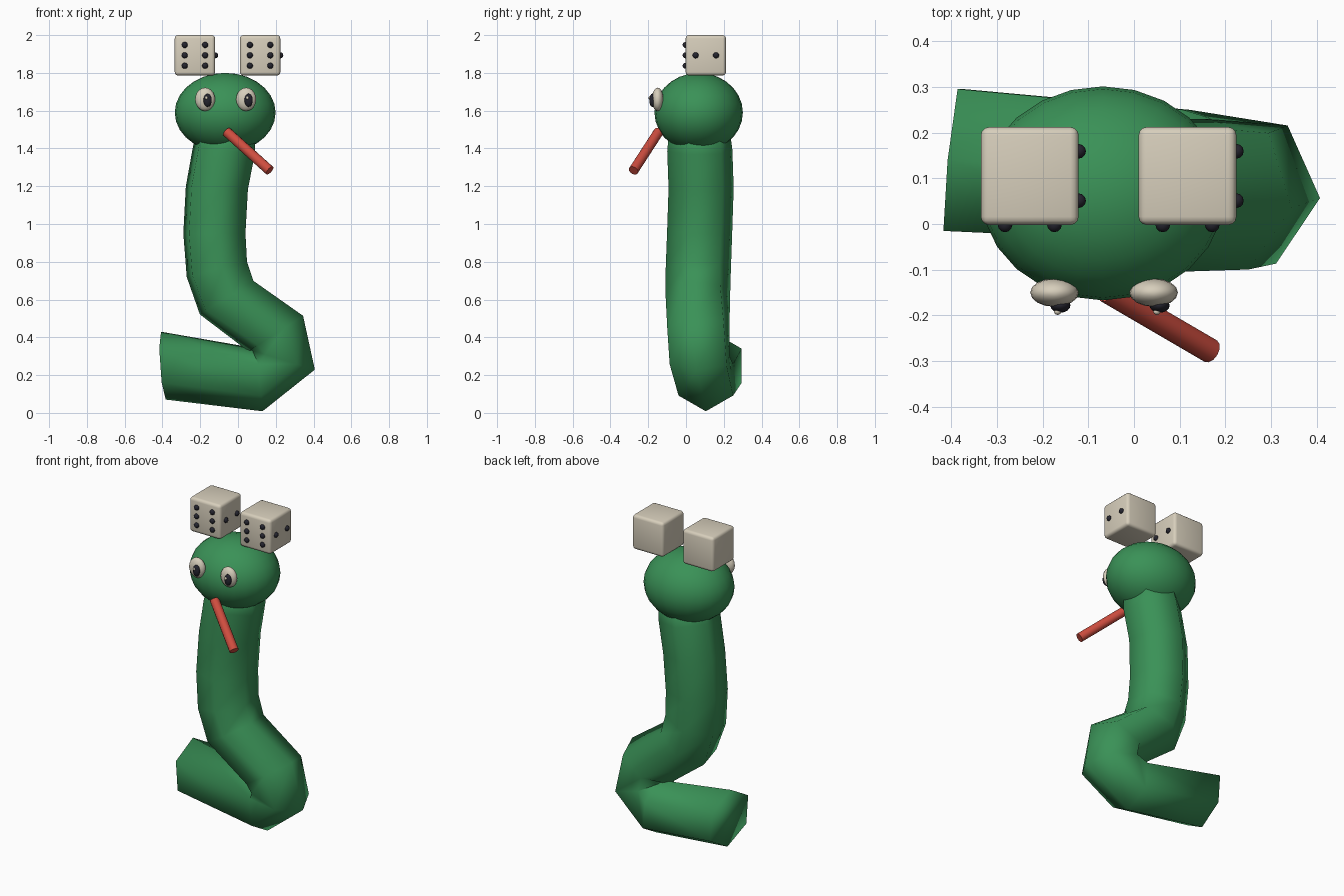
import bpy, bmesh, math
from mathutils import Vector, Matrix

if "Cube" in bpy.data.objects:
    bpy.data.objects.remove(bpy.data.objects["Cube"])


def material(name, rgb):
    m = bpy.data.materials.new(name)
    m.diffuse_color = (*rgb, 1)
    m.use_nodes = True
    m.node_tree.nodes["Principled BSDF"].inputs["Base Color"].default_value = m.diffuse_color
    return m


GREEN = material("green", (0.042, 0.285, 0.095))
CREAM = material("cream", (0.68, 0.62, 0.50))
BLACK = material("black", (0.018, 0.018, 0.028))
RED = material("red", (0.62, 0.075, 0.05))


def add_object(name, bm, mat, sharp=None):
    bmesh.ops.recalc_face_normals(bm, faces=bm.faces)
    me = bpy.data.meshes.new(name)
    for f in bm.faces:
        f.smooth = True
    bm.to_mesh(me)
    bm.free()
    me.materials.append(mat)
    ob = bpy.data.objects.new(name, me)
    bpy.context.collection.objects.link(ob)
    if sharp:
        bpy.ops.object.select_all(action='DESELECT')
        ob.select_set(True)
        bpy.context.view_layer.objects.active = ob
        bpy.ops.object.shade_smooth_by_angle(angle=math.radians(sharp))
    return ob


def ellipsoid(name, loc, radii, mat, segs=16, rings=10):
    bm = bmesh.new()
    bmesh.ops.create_uvsphere(
        bm, u_segments=segs, v_segments=rings, radius=1,
        matrix=Matrix.Translation(loc) @ Matrix.Diagonal((*radii, 1)))
    return add_object(name, bm, mat)


# Body: a six-sided tube; each ring is (centre, outward angle in xz, twist, radius)
rings = [
    ((-0.395, 0.14, 0.25), -86, 0, 0.18),
    ((0.115, 0.105, 0.175), -85, 0, 0.167),
    ((0.24, 0.072, 0.28), -17, 5, 0.175),
    ((0.20, 0.065, 0.42), 33, 10, 0.175),
    ((-0.06, 0.062, 0.61), 32, 17, 0.175),
    ((-0.112, 0.065, 0.76), 14, 20, 0.175),
    ((-0.125, 0.072, 0.95), 0, 20, 0.175),
    ((-0.112, 0.08, 1.19), -3, 20, 0.175),
    ((-0.075, 0.073, 1.39), -8, 20, 0.175),
    ((-0.055, 0.07, 1.52), -8, 20, 0.16),
]
bm = bmesh.new()
loops = []
for i, (c, ang, twist, r) in enumerate(rings):
    a = math.radians(ang)
    out = Vector((math.cos(a), 0, math.sin(a)))
    side = Vector((0.1 if i == 0 else 0, 1, 0)).normalized()
    loop = []
    for k in range(6):
        t = math.radians(60 * k - twist)
        loop.append(bm.verts.new(Vector(c) + r * (math.cos(t) * out + math.sin(t) * side)))
    loops.append(loop)
for lo, hi in zip(loops, loops[1:]):
    for k in range(6):
        n = (k + 1) % 6
        bm.faces.new((lo[k], lo[n], hi[n], hi[k]))
bm.faces.new(loops[0])
bm.faces.new(loops[-1])
add_object("body", bm, GREEN)

# Head
ellipsoid("head", (-0.068, 0.067, 1.59), (0.267, 0.234, 0.21), GREEN, 24, 14)

# Eyes with pupils and small glints
for tag, x in (("left", -0.174), ("right", 0.043)):
    ellipsoid(tag + "_eye", (x, -0.15, 1.66), (0.053, 0.031, 0.062), CREAM)
    ellipsoid(tag + "_pupil", (x + 0.013, -0.178, 1.655), (0.022, 0.016, 0.035), BLACK)
    ellipsoid(tag + "_glint", (x + 0.007, -0.192, 1.668), (0.008, 0.007, 0.009), CREAM, 8, 6)

# Tongue: a straight rod
start, end = Vector((-0.06, -0.145, 1.488)), Vector((0.168, -0.278, 1.283))
axis = end - start
bm = bmesh.new()
bmesh.ops.create_cone(
    bm, cap_ends=True, segments=12, radius1=0.027, radius2=0.027, depth=axis.length,
    matrix=Matrix.Translation((start + end) / 2) @ axis.to_track_quat('Z', 'Y').to_matrix().to_4x4())
add_object("tongue", bm, RED, 40)

# Dice: bevelled cubes with six pips in front and two on the right
SIZE = 0.214
for tag, x in (("left", -0.228), ("right", 0.117)):
    centre = Vector((x, 0.105, 1.893))
    bm = bmesh.new()
    bmesh.ops.create_cube(bm, size=SIZE, matrix=Matrix.Translation(centre))
    bmesh.ops.bevel(bm, geom=bm.edges[:], offset=0.018, segments=3, profile=0.5, affect='EDGES')
    add_object(tag + "_die", bm, CREAM, 40)
    pips = [(dx, -SIZE / 2, dz) for dx in (-0.054, 0.054) for dz in (-0.055, 0, 0.055)]
    pips += [(SIZE / 2, dy, 0) for dy in (-0.054, 0.054)]
    bm = bmesh.new()
    for p in pips:
        bmesh.ops.create_uvsphere(bm, u_segments=12, v_segments=8, radius=0.016,
                                  matrix=Matrix.Translation(centre + Vector(p)))
    add_object(tag + "_die_pips", bm, BLACK)
